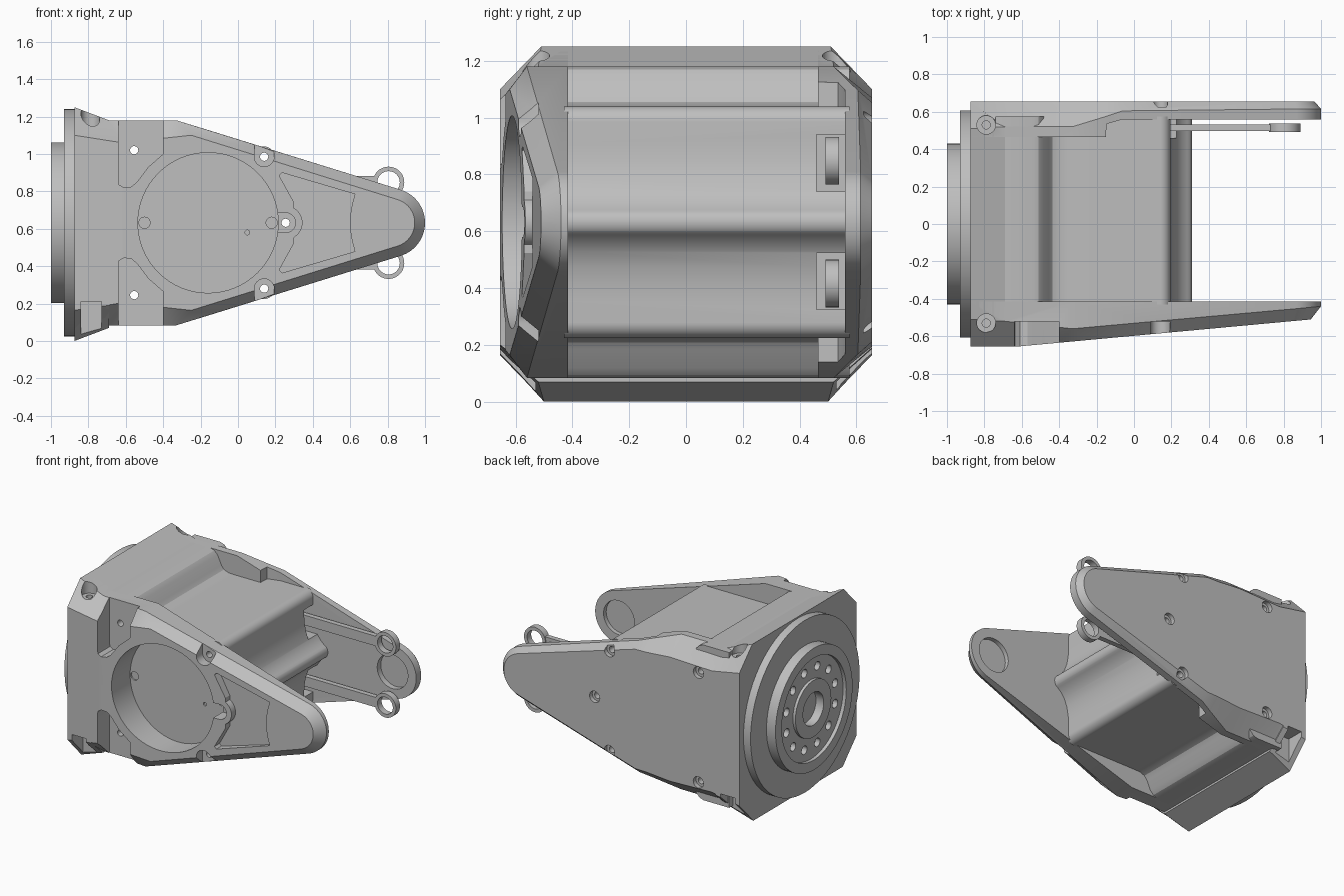
import bpy, bmesh, math
from mathutils import Vector

if "Cube" in bpy.data.objects:
    bpy.data.objects.remove(bpy.data.objects["Cube"])

CZ = 0.632  # height of the mirror plane
grey = bpy.data.materials.new("machined_grey")
grey.use_nodes = True
grey.diffuse_color = (0.52, 0.52, 0.52, 1)
grey.node_tree.nodes["Principled BSDF"].inputs["Base Color"].default_value = (0.52, 0.52, 0.52, 1)


def loft(name, loops, strip_caps=False):
    """Skin a stack of equal-length closed loops and cap both ends."""
    bm = bmesh.new()
    rows = [[bm.verts.new(p) for p in loop] for loop in loops]
    n = len(rows[0])
    for a, b in zip(rows, rows[1:]):
        for i in range(n):
            j = (i + 1) % n
            bm.faces.new((a[i], a[j], b[j], b[i]))
    for row in (rows[0], rows[-1]):
        if strip_caps:
            for i in range(n // 2 - 1):
                bm.faces.new((row[i], row[i + 1], row[n - 2 - i], row[n - 1 - i]))
        else:
            bm.faces.new(row)
    bmesh.ops.recalc_face_normals(bm, faces=bm.faces)
    mesh = bpy.data.meshes.new(name)
    bm.to_mesh(mesh)
    bm.free()
    mesh.materials.append(grey)
    obj = bpy.data.objects.new(name, mesh)
    bpy.context.collection.objects.link(obj)
    return obj


def prism(name, pts, y0, y1):
    return loft(name, [[(x, y, z) for x, z in pts] for y in (y0, y1)])


def box(name, x0, x1, y0, y1, z0, z1):
    return prism(name, [(x0, z0), (x1, z0), (x1, z1), (x0, z1)], y0, y1)


def rod(name, start, end, r, n=40):
    start, end = Vector(start), Vector(end)
    q = (end - start).to_track_quat('Z', 'Y')
    ring = [q @ Vector((r * math.cos(math.tau * i / n), r * math.sin(math.tau * i / n), 0)) for i in range(n)]
    return loft(name, [[p + c for p in ring] for c in (start, end)])


def rod_y(x, z, r, y0, y1, name="cutter", n=40):
    return rod(name, (x, y0, z), (x, y1, z), r, n)


def arc(x, z, r, a0, a1, n=10):
    angles = [math.radians(a0 + (a1 - a0) * i / n) for i in range(n + 1)]
    return [(x + r * math.cos(a), z + r * math.sin(a)) for a in angles]


def flip(pts):
    return [(x, 2 * CZ - z) for x, z in reversed(pts)]


def cut(obj, *cutters):
    for c in cutters:
        c.hide_render = True
        mod = obj.modifiers.new("cut", 'BOOLEAN')
        mod.operation, mod.solver, mod.object = 'DIFFERENCE', 'EXACT', c
        bpy.ops.object.select_all(action='DESELECT')
        bpy.context.view_layer.objects.active = obj
        obj.select_set(True)
        bpy.ops.object.modifier_apply(modifier=mod.name)
        bpy.data.objects.remove(c)


def plate(name, outer, inset, y_in, y_mid, y_out):
    """Side plate with a chamfered rim, mirrored about the middle height."""
    s, t = outer + flip(outer), inset + flip(inset)
    ins, mids = y_in + y_in[::-1], y_mid + y_mid[::-1]
    return loft(name, [[(x, y, z) for (x, z), y in zip(s, ins)],
                       [(x, y, z) for (x, z), y in zip(s, mids)],
                       [(x, y_out(x), z) for x, z in t]], True)


SCREWS = [(-0.555, 1.02), (-0.555, 0.245), (0.14, 0.985), (0.14, 0.28), (0.255, CZ)]
TIP = 0.815

# Front plate, tapering towards the tip
shape = [(-0.875, 1.25), (-0.69, 1.18), (-0.33, 1.18)] + arc(TIP, CZ, 0.185, 73, 2, 14)
inner = [(-0.875, 1.1), (-0.62, 1.06), (-0.25, 1.1)] + arc(TIP, CZ, 0.13, 73, 2, 14)
mids = [-0.51, -0.52, -0.56] + [-0.56 + 0.096 * (x + 0.25) for x, z in shape[3:]]
front = plate("front_plate", shape, inner, [-0.415] * 18, mids,
              lambda x: -0.655 + max(0, x + 0.62) * 0.0925)
cut(front, rod_y(-0.16, CZ, 0.375, -0.8, -0.44, n=64))
for x in (-0.5, 0.18):  # screw seats in the bore floor
    cut(front, rod_y(x, CZ, 0.03, -0.6, -0.43, n=20))
cut(front, rod_y(0.05, 0.58, 0.013, -0.6, -0.43, n=12))

# Web pocket, screw slots and corner recesses of the front plate
half_pocket = [(0.625, 0.785), (0.235, 0.9), (0.22, 0.885), (0.3, 0.74)] + arc(0.255, CZ, 0.09, 60, 5, 6)
half_pocket = [(0.6, 0.67), (0.61, 0.73)] + half_pocket
cut(front, prism("cutter", half_pocket + flip(half_pocket), -0.8, -0.52))
corner = [(-0.4, 1.4), (-0.4, 1.0), (-0.48, 0.93), (-0.54, 0.85), (-0.57, 0.825), (-0.61, 0.82),
          (-0.635, 0.835), (-0.64, 0.86), (-0.64, 1.4)]
slot = arc(0.14, 0.985, 0.053, 180, 360, 12) + [(0.193, 1.4), (0.087, 1.4)]
for pts in (corner, slot):
    for p in (pts, flip(pts)):
        cut(front, prism("cutter", p, -0.8, -0.52))
cut(front, prism("cutter", arc(0.255, CZ, 0.053, -90, 90, 12) + [(0.15, CZ + 0.053), (0.15, CZ - 0.053)], -0.8, -0.47))
cut(front, rod_y(TIP, CZ, 0.12, -0.445, -0.3))

# Rear plate, thick beside the body and thin towards the tip
shape = [(-0.875, 1.25), (-0.69, 1.18), (-0.33, 1.18), (-0.15, 1.125), (-0.147, 1.124), (-0.06, 1.097)]
shape += arc(TIP, CZ, 0.185, 73, 2, 14)
inner = [(-0.875, 1.1), (-0.66, 1.06), (-0.33, 1.07), (-0.15, 1.055), (-0.147, 1.055), (-0.06, 1.053)]
inner += arc(TIP, CZ, 0.15, 73, 2, 14)
inside = [0.465] * 4 + [0.535, 0.56] + [0.56] * 15
rear = plate("rear_plate", shape, inner, inside, [0.51, 0.52, 0.52, 0.575, 0.576, 0.605] + [0.615] * 15,
             lambda x: 0.655)
cut(rear, rod_y(TIP, CZ, 0.12, 0.4, 0.6))

# Body housing between the plates, waved around the tie screws
half = [(-0.74, 1.18), (-0.54, 1.18), (-0.51, 1.17), (-0.485, 1.145), (-0.455, 1.08), (-0.435, 1.055),
        (-0.4, 1.042), (-0.36, 1.04)] + arc(0.14, 0.985, 0.055, 90, 0, 10)
half += [(0.194, 0.91), (0.198, 0.85), (0.209, 0.79), (0.23, 0.735), (0.257, 0.7), (0.284, 0.676)]
half += arc(0.255, CZ, 0.055, 40, 2, 5)
body = prism("body_housing", half + flip(half), -0.43, 0.575)
for z in (0.84, 2 * CZ - 0.84):
    cut(body, box("cutter", 0.1, 0.5, 0.46, 0.565, z - 0.1, z + 0.1))

# Base block with chamfered corners
sections = []
for x, top, knee, flat in ((-0.875, 1.25, 1.08, 0.5), (-0.69, 1.18, 1.06, 0.52)):
    up = [(-0.655, knee), (-flat, top), (flat, top), (0.655, knee)]
    sections.append([(x, y, z) for y, z in up] + [(x, y, 1.25 - z) for y, z in reversed(up)])
base = loft("base_block", sections)

# Stepped screw bores in the upper corners, notches in the lower ones
for s, side in ((-1, front), (1, rear)):
    y = s * 0.53
    for part in (base, side):
        cut(part, rod("cutter", (-0.79, y, 1.15), (-0.79, y, 1.5), 0.05, 28),
            rod("cutter", (-0.79, y, 1.0), (-0.79, y, 1.4), 0.022, 16),
            box("cutter", -0.84, -0.73, min(y, s), max(y, s), -0.2, 0.21))

# Through holes for the tie screws, counterbored at the back
for x, z in SCREWS:
    for part in (front, rear, body):
        cut(part, rod_y(x, z, 0.022, -1, 1, n=20))
    cut(rear, rod_y(x, z, 0.04, 0.625, 0.8, n=24))

# Round flange on the base
disc = rod("base_disc", (-0.93, 0, CZ), (-0.87, 0, CZ), 0.608, 72)
flange = rod("output_flange", (-1, 0, CZ), (-0.9, 0, CZ), 0.43, 72)
cut(flange, rod("cutter", (-1.1, 0, CZ), (-0.975, 0, CZ), 0.36, 64))
hub = rod("flange_hub", (-0.995, 0, CZ), (-0.92, 0, CZ), 0.2, 48)
for part in (flange, hub):
    cut(part, rod("cutter", (-1.1, 0, CZ), (-0.935, 0, CZ), 0.115, 40))
for i in range(12):
    a = math.tau * (i + 0.5) / 12
    y, z = 0.28 * math.cos(a), CZ + 0.28 * math.sin(a)
    cut(flange, rod("cutter", (-1.1, y, z), (-0.94, y, z), 0.03, 16))

# Cable arms with ring ends
for label, s in (("upper", 1), ("lower", -1)):
    z = CZ + s * 0.216
    arm = box("cable_arm_" + label, 0.08, 0.76, 0.497, 0.533, z - 0.035, z + 0.035)
    ring = rod_y(0.805, z, 0.084, 0.492, 0.538, "cable_ring_" + label)
    for part in (arm, ring):
        cut(part, rod_y(0.805, z, 0.06, 0.3, 0.7))

# Smooth the curved walls and keep the edges crisp
for obj in bpy.context.collection.objects:
    if obj.type == 'MESH' and grey.name in obj.data.materials:
        bpy.ops.object.select_all(action='DESELECT')
        obj.select_set(True)
        bpy.context.view_layer.objects.active = obj
        bpy.ops.object.shade_smooth_by_angle(angle=math.radians(25))
